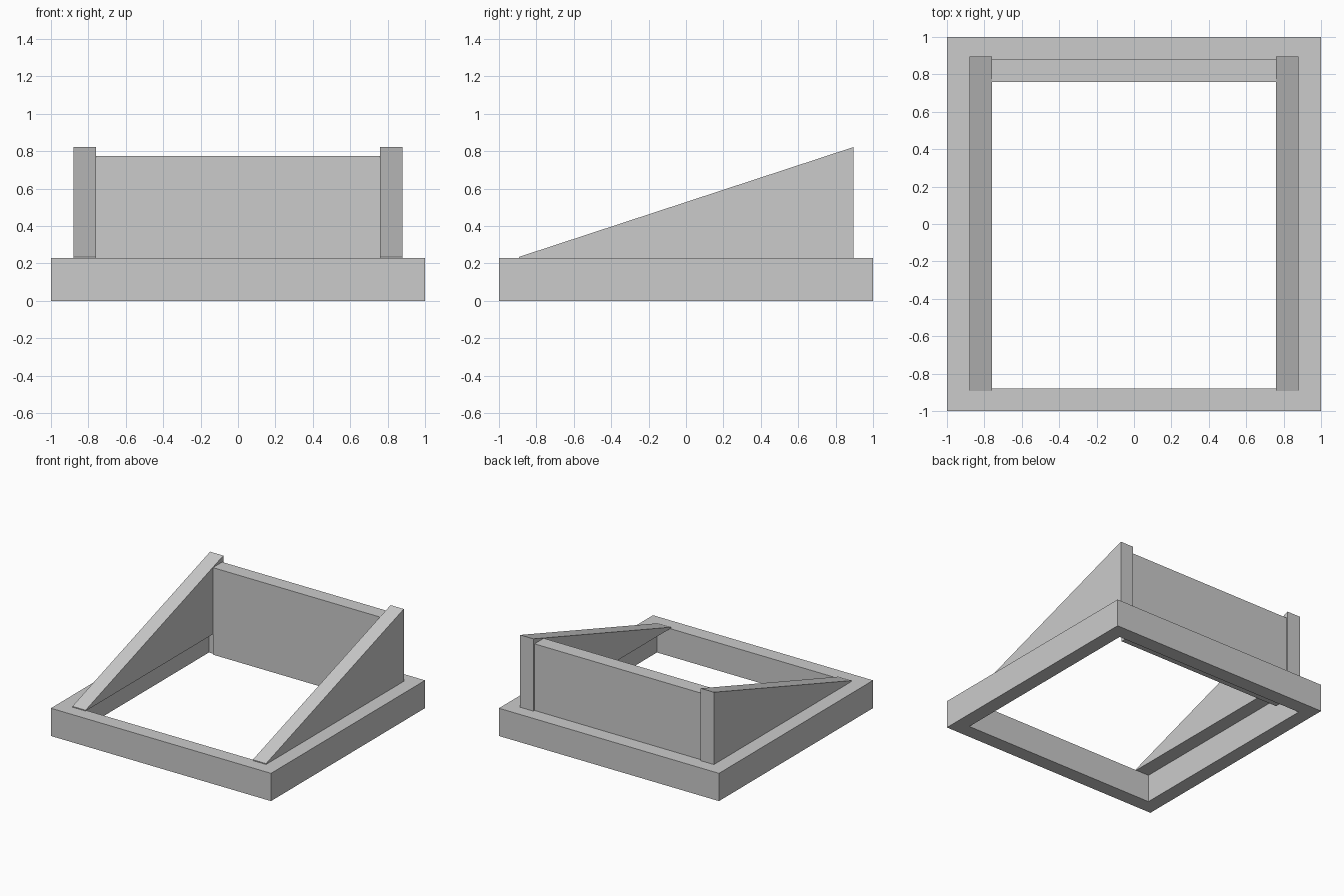
import bpy, bmesh

if "Cube" in bpy.data.objects:
    bpy.data.objects.remove(bpy.data.objects["Cube"])


def prism(name, profile, axis, lo, hi):
    """Extrude a closed 2D profile along x (profile in y,z) or z (profile in x,y)."""
    bm = bmesh.new()
    pts = [(lo, a, b) if axis == 'x' else (a, b, lo) for a, b in profile]
    face = bm.faces.new([bm.verts.new(p) for p in pts])
    ext = bmesh.ops.extrude_face_region(bm, geom=[face])
    move = (hi - lo, 0, 0) if axis == 'x' else (0, 0, hi - lo)
    verts = [g for g in ext['geom'] if isinstance(g, bmesh.types.BMVert)]
    bmesh.ops.translate(bm, verts=verts, vec=move)
    bmesh.ops.recalc_face_normals(bm, faces=bm.faces)
    mesh = bpy.data.meshes.new(name)
    bm.to_mesh(mesh)
    bm.free()
    obj = bpy.data.objects.new(name, mesh)
    bpy.context.collection.objects.link(obj)
    return obj


def square_frame(name, outer, inner, height):
    """Square ring with mitred corners and an open centre."""
    bm = bmesh.new()
    corners = [(-1, -1), (1, -1), (1, 1), (-1, 1)]
    rings = [[bm.verts.new((x * r, y * r, z)) for x, y in corners]
             for r, z in ((outer, 0), (outer, height), (inner, height), (inner, 0))]
    for k in range(4):
        a, b = rings[k], rings[(k + 1) % 4]
        for i in range(4):
            j = (i + 1) % 4
            bm.faces.new((a[i], a[j], b[j], b[i]))
    bmesh.ops.recalc_face_normals(bm, faces=bm.faces)
    mesh = bpy.data.meshes.new(name)
    bm.to_mesh(mesh)
    bm.free()
    obj = bpy.data.objects.new(name, mesh)
    bpy.context.collection.objects.link(obj)


INNER, PANEL, TOP = 0.88, 0.76, 0.228

# Base frame
square_frame("base_frame", 1.0, INNER, TOP)

# Sloping side panels
slope = [(-0.893, TOP), (0.895, TOP), (0.895, 0.822), (-0.893, 0.235)]
prism("left_side_panel", slope, 'x', -INNER, -PANEL)
prism("right_side_panel", slope, 'x', PANEL, INNER)

# Back panel, dropped down inside the frame
back = [(-PANEL, PANEL), (PANEL, PANEL), (PANEL, INNER), (-PANEL, INNER)]
prism("back_panel", back, 'z', 0.06, 0.775)
